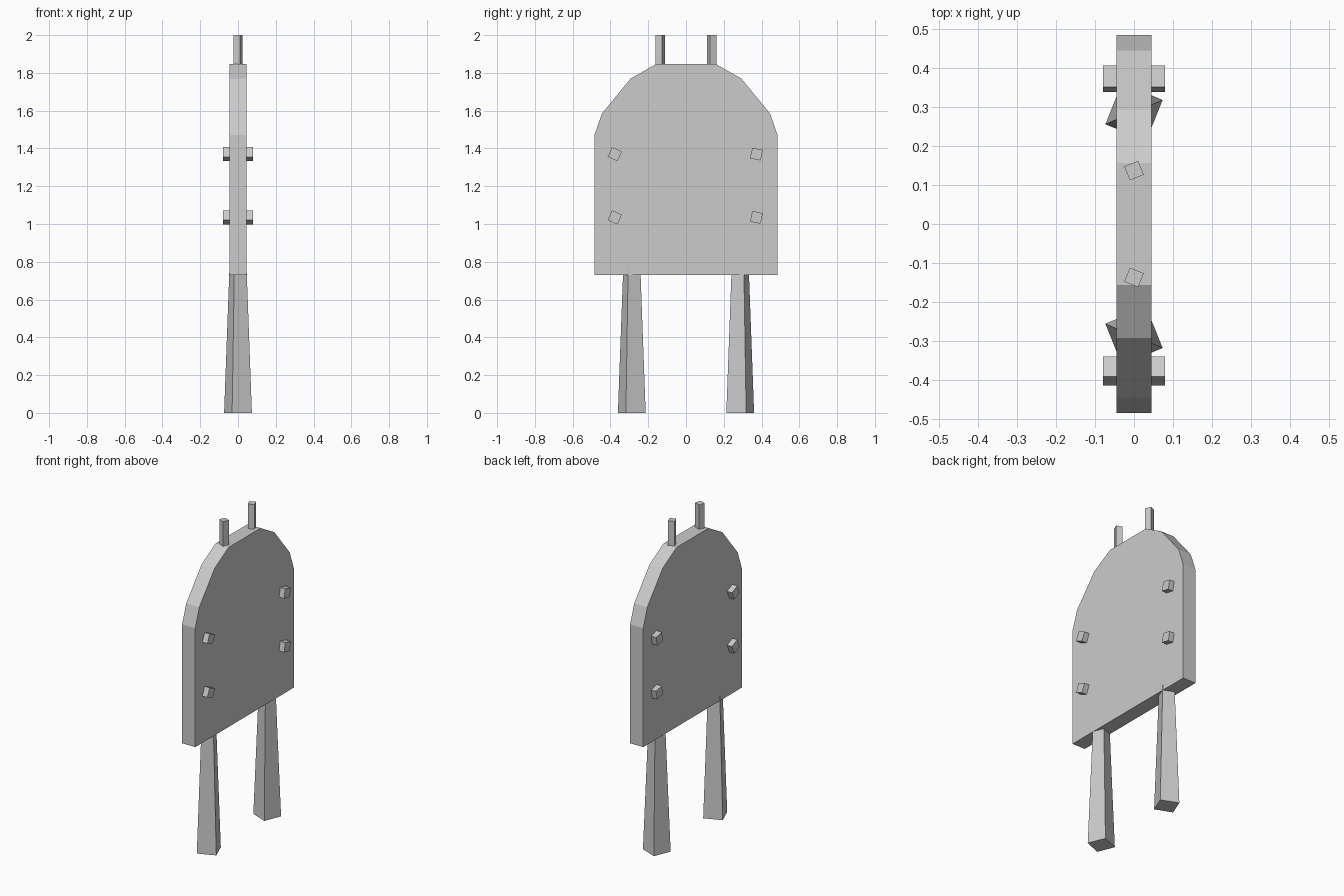
import bpy, bmesh, math
from mathutils import Matrix, Vector

if "Cube" in bpy.data.objects:
    bpy.data.objects.remove(bpy.data.objects["Cube"])

grey = bpy.data.materials.new("plain grey")
grey.diffuse_color = (0.6, 0.6, 0.6, 1)
grey.use_nodes = True
grey.node_tree.nodes["Principled BSDF"].inputs["Base Color"].default_value = grey.diffuse_color


def loft(name, bottom, top):
    """Closed solid between two matching rings of points."""
    bm = bmesh.new()
    a = [bm.verts.new(p) for p in bottom]
    b = [bm.verts.new(p) for p in top]
    n = len(a)
    bm.faces.new(a[::-1])
    bm.faces.new(b)
    for i in range(n):
        j = (i + 1) % n
        bm.faces.new((a[i], a[j], b[j], b[i]))
    bmesh.ops.recalc_face_normals(bm, faces=bm.faces)
    mesh = bpy.data.meshes.new(name)
    bm.to_mesh(mesh)
    bm.free()
    mesh.materials.append(grey)
    obj = bpy.data.objects.new(name, mesh)
    bpy.context.collection.objects.link(obj)
    return obj


def square(half, angle):
    """Corners of a turned square, as 2D pairs."""
    r = half * math.sqrt(2)
    return [(r * math.cos(angle + math.radians(45 + 90 * k)),
             r * math.sin(angle + math.radians(45 + 90 * k))) for k in range(4)]


def post(name, y, z0, z1, half0, half1, angle):
    ring = lambda h, z: [(u, y + v, z) for u, v in square(h, math.radians(angle))]
    return loft(name, ring(half0, z0), ring(half1, z1))


# Flat board with a faceted, arched top
side = [(0.485, 0.73), (0.485, 1.47), (0.445, 1.585), (0.293, 1.77), (0.157, 1.847)]
outline = side + [(-y, z) for y, z in reversed(side)]
loft("board", [(-0.045, y, z) for y, z in outline], [(0.045, y, z) for y, z in outline])

for s, label in ((1, "back"), (-1, "front")):
    # Tapered legs and top prongs, turned in mirrored directions
    post(label + "_leg", s * 0.287, 0, 0.9, 0.0565, 0.031, -s * 22)
    post(label + "_prong", s * 0.137, 1.80, 2.0, 0.0193, 0.0193, s * 22)
    # Square pegs through the board
    y, angle = (0.373, -12) if s > 0 else (-0.377, -24)
    for z, level in ((1.37, "upper"), (1.035, "lower")):
        pts = square(0.0285, math.radians(angle))
        loft(f"{label}_{level}_peg", [(-0.079, y + u, z + v) for u, v in pts],
             [(0.079, y + u, z + v) for u, v in pts])
